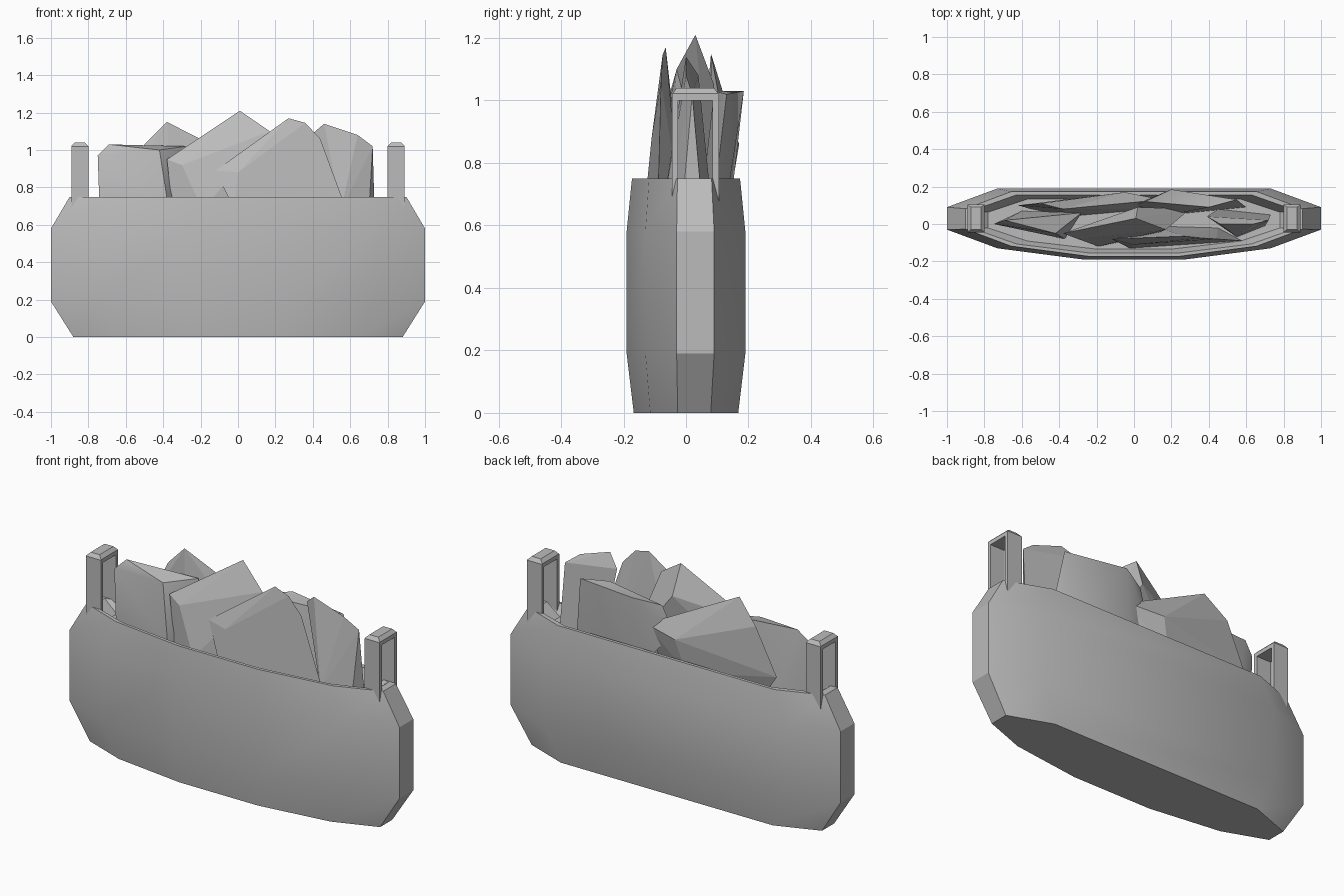
import bpy
import bmesh
import math
from mathutils import Vector

cube = bpy.data.objects.get("Cube")
if cube:
    bpy.data.objects.remove(cube, do_unlink=True)

# One plain grey for everything
grey = bpy.data.materials.new("stone grey")
grey.use_nodes = True
colour = (0.5, 0.5, 0.5, 1)
grey.diffuse_color = colour
grey.node_tree.nodes["Principled BSDF"].inputs["Base Color"].default_value = colour


def finish(bm, name, smooth_angle=None):
    """Turn a bmesh into a named, shaded object."""
    bmesh.ops.recalc_face_normals(bm, faces=bm.faces)
    mesh = bpy.data.meshes.new(name)
    bm.to_mesh(mesh)
    bm.free()
    mesh.materials.append(grey)
    obj = bpy.data.objects.new(name, mesh)
    bpy.context.collection.objects.link(obj)
    if smooth_angle:
        bpy.ops.object.select_all(action="DESELECT")
        obj.select_set(True)
        bpy.context.view_layer.objects.active = obj
        bpy.ops.object.shade_smooth_by_angle(angle=math.radians(smooth_angle))
    return obj


def build_tub():
    """Skin a boat-shaped outline through rings from the base to the inner floor."""
    half = [(0.27, -0.19), (0.73, -0.13), (1, -0.03), (1, 0.09), (0.73, 0.19)]
    outline = half + [(-x, y) for x, y in reversed(half)]
    # height, length scale, width scale
    levels = [(0, 0.88, 0.88), (0.19, 1, 1), (0.58, 1, 1), (0.75, 0.9, 0.91),
              (0.75, 0.86, 0.82), (0.69, 0.78, 0.7)]
    bm = bmesh.new()
    rings = [[bm.verts.new((x * sx, y * sy, z)) for x, y in outline]
             for z, sx, sy in levels]
    count = len(outline)
    for low, high in zip(rings, rings[1:]):
        for i in range(count):
            j = (i + 1) % count
            bm.faces.new((low[i], low[j], high[j], high[i]))
    bm.faces.new(rings[0])
    bm.faces.new(rings[-1])
    return finish(bm, "tub", 22)


def build_handle(name, side):
    """Arched loop standing across the rim, with chamfered top edges."""
    bm = bmesh.new()
    profile = [(-0.045, 0.6), (-0.045, 1.02), (-0.03, 1.04), (0.09, 1.04),
               (0.105, 1.02), (0.105, 0.6), (0.085, 0.6), (0.085, 1),
               (-0.025, 1), (-0.025, 0.6)]
    face = bm.faces.new([bm.verts.new((0.8, y, z)) for y, z in profile])
    grown = bmesh.ops.extrude_face_region(bm, geom=[face])
    moved = [g for g in grown["geom"] if isinstance(g, bmesh.types.BMVert)]
    bmesh.ops.translate(bm, verts=moved, vec=(0.09, 0, 0))
    top_edges = [e for e in bm.edges
                 if all(v.co.z > 1.03 for v in e.verts)
                 and abs(e.verts[0].co.x - e.verts[1].co.x) < 0.01]
    bmesh.ops.bevel(bm, geom=top_edges, offset=0.018, segments=1, affect="EDGES")
    for v in bm.verts:
        v.co.x *= side
    return finish(bm, name)


def build_rock(name, points, smooth_angle=None):
    """Faceted stone: the convex hull of a few corner points."""
    bm = bmesh.new()
    for p in points:
        bm.verts.new(Vector(p))
    hull = bmesh.ops.convex_hull(bm, input=bm.verts)
    loose = {v for v in hull["geom_interior"] if isinstance(v, bmesh.types.BMVert)}
    bmesh.ops.delete(bm, geom=list(loose), context="VERTS")
    bmesh.ops.dissolve_limit(bm, angle_limit=math.radians(4),
                             verts=bm.verts, edges=bm.edges)
    return finish(bm, name, smooth_angle)


build_tub()
build_handle("left_handle", 1)
build_handle("right_handle", -1)

# Stones, each sunk a little into the floor
build_rock("right_end_rock", [
    (-.75, 0, .97), (-.69, .02, 1.03), (-.28, .06, 1.02), (-.42, -.05, 1),
    (-.74, 0, .68), (-.37, -.08, .68), (-.3, .06, .68), (-.6, .07, .68)], 30)
build_rock("back_right_rock", [
    (-.38, .08, 1.15), (-.5, .11, 1.03), (-.19, .1, 1.04), (.15, .13, .88),
    (-.05, .17, .86), (-.62, .1, .78), (-.55, .08, .68), (-.1, .14, .68),
    (.1, .08, .68), (-.35, .04, .68)])
build_rock("middle_rock", [
    (.01, .03, 1.21), (.17, -.03, 1.1), (.02, .09, 1.05), (-.38, -.05, .95),
    (-.3, -.08, .92), (-.19, -.12, .68), (-.35, -.05, .68), (.3, .08, .68),
    (.1, -.06, .68)])
build_rock("front_rock", [
    (.27, -.065, 1.17), (.36, -.075, 1.145), (.44, -.08, 1.06),
    (-.12, -.08, .89), (0, -.11, .88), (-.02, -.13, .68), (.58, -.09, .68),
    (.1, -.01, .68), (.45, -.02, .68)])
build_rock("left_end_rock", [
    (.46, 0, 1.14), (.64, 0, 1.08), (.72, .02, 1.02), (.39, .04, 1.08),
    (.55, -.07, .68), (.7, -.01, .68), (.73, .05, .68), (.45, .08, .68)])
build_rock("back_left_rock", [
    (.2, .185, 1.03), (.55, .13, 1.02), (.4, .09, 1.03), (.06, .12, 1),
    (0, .1, .85), (.15, .145, .68), (.5, .13, .68), (.6, .09, .68),
    (.2, .05, .68)], 30)
